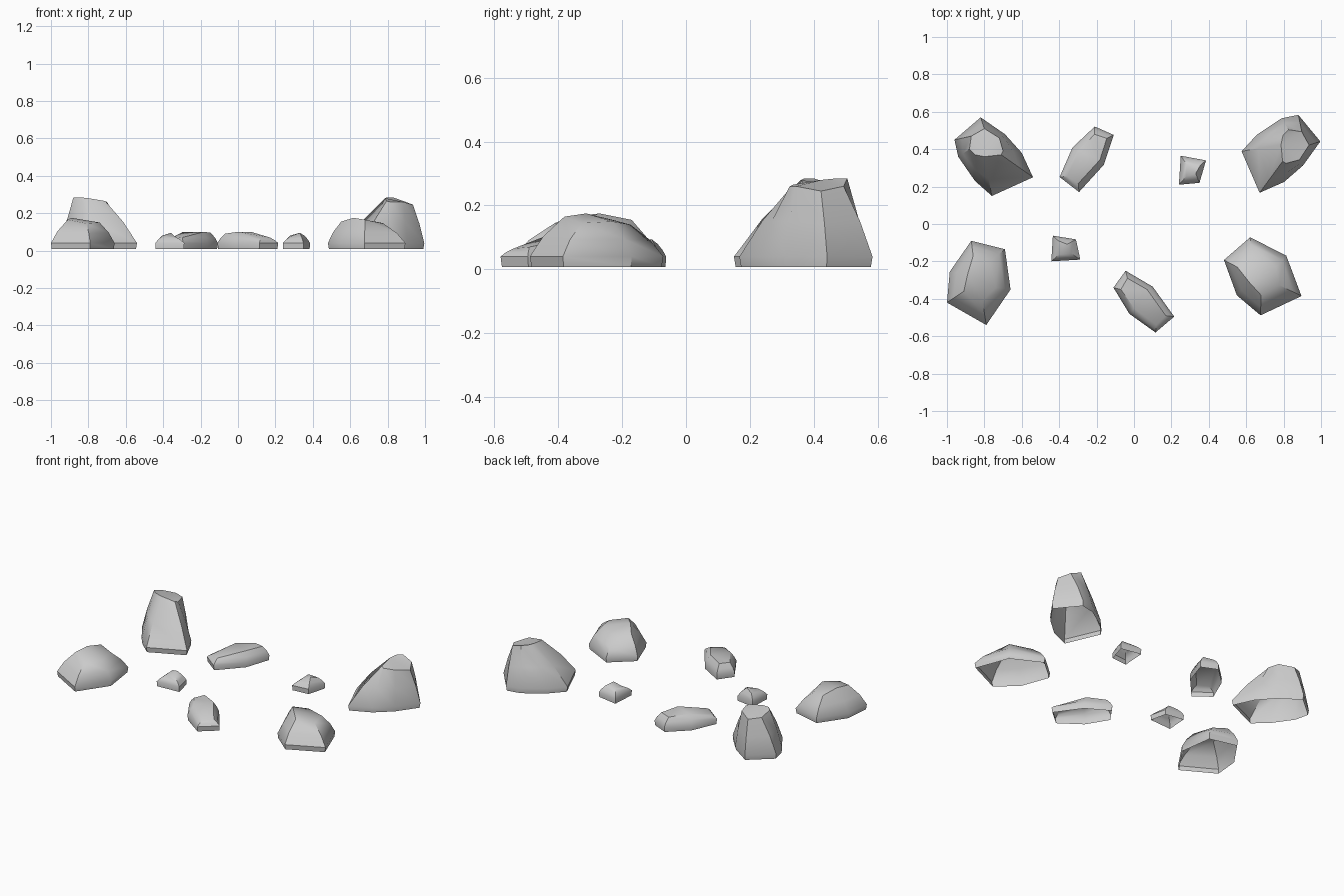
import bpy, bmesh
from math import radians
from mathutils import Vector, Matrix

if "Cube" in bpy.data.objects:
    bpy.data.objects.remove(bpy.data.objects["Cube"])


def rock(name, outline, top, bulge, placements):
    """Loft foot, waist, shoulder and top rings into a rock shell, open below."""
    bm = bmesh.new()
    foot = [Vector((x * .975, y * .975, .008)) for x, y in outline]
    waist = [Vector((x, y, .04)) for x, y in outline]
    crown = [Vector(p) for p in top]
    shoulder = []
    for w, c in zip(waist, crown):
        p = w.lerp(c, .5)
        out = w.lerp(c, .5 - bulge)
        shoulder.append(Vector((out.x, out.y, p.z)))
    rings = [[bm.verts.new(p) for p in r] for r in (foot, waist, shoulder, crown)]
    n = len(outline)
    for a, b in zip(rings, rings[1:]):
        for i in range(n):
            j = (i + 1) % n
            bm.faces.new((a[i], b[i], b[j], a[j]))
    cap = bm.faces.new(list(reversed(rings[-1])))
    bmesh.ops.triangulate(bm, faces=[cap])
    bmesh.ops.recalc_face_normals(bm, faces=bm.faces)
    if sum(f.normal.z * f.calc_area() for f in bm.faces) < 0:
        bmesh.ops.reverse_faces(bm, faces=bm.faces)
    mesh = bpy.data.meshes.new(name)
    bm.to_mesh(mesh)
    bm.free()
    # Each rock appears twice, turned differently
    for k, (x, y, angle) in enumerate(placements):
        ob = bpy.data.objects.new(f"{name}_{k + 1}", mesh.copy())
        ob.data.transform(Matrix.Rotation(radians(angle), 4, 'Z'))
        ob.location = (x, y, 0)
        bpy.context.collection.objects.link(ob)
        bpy.ops.object.select_all(action='DESELECT')
        ob.select_set(True)
        bpy.context.view_layer.objects.active = ob
        bpy.ops.object.shade_smooth_by_angle(angle=radians(40))


# Tall leaning boulders at the back corners
rock("tall_boulder",
     [(-.07, .21), (.06, .12), (.15, .02), (.21, -.11),
      (-.01, -.21), (-.10, -.13), (-.19, 0), (-.21, .09)],
     [(-.05, .15, .245), (.03, .10, .26), (.05, .03, .26), (.04, .01, .265),
      (-.05, 0, .28), (-.10, .01, .285), (-.13, .04, .285), (-.12, .11, .26)],
     .07, [(-.75, .36, 0), (.785, .375, -91)])

# Broad low boulders at the front corners
rock("low_boulder",
     [(-.04, .22), (.14, .175), (.17, -.04), (.04, -.23), (-.17, -.11), (-.155, .055)],
     [(-.03, .14, .155), (.06, .11, .14), (.09, -.03, .15),
      (.02, -.10, .145), (-.08, -.05, .165), (-.06, .04, .175)],
     .12, [(-.83, -.31, 0), (.684, -.286, 55)])

# Long flat stones
rock("long_stone",
     [(-.095, .16), (.05, .075), (.165, -.085), (.065, -.17), (-.075, -.07), (-.16, .07)],
     [(-.085, .12, .095), (.02, .06, .10), (.12, -.08, .07),
      (.07, -.13, .065), (-.05, -.04, .10), (-.12, .06, .09)],
     .12, [(.05, -.41, 0), (-.245, .35, -78)])

# Small pebbles
rock("pebble",
     [(-.06, .08), (.075, .055), (.04, -.065), (-.07, -.075)],
     [(-.03, .035, .08), (.045, .03, .08), (.02, -.015, .095), (-.03, -.03, .075)],
     .1, [(.31, .285, 0), (-.37, -.13, 97)])
